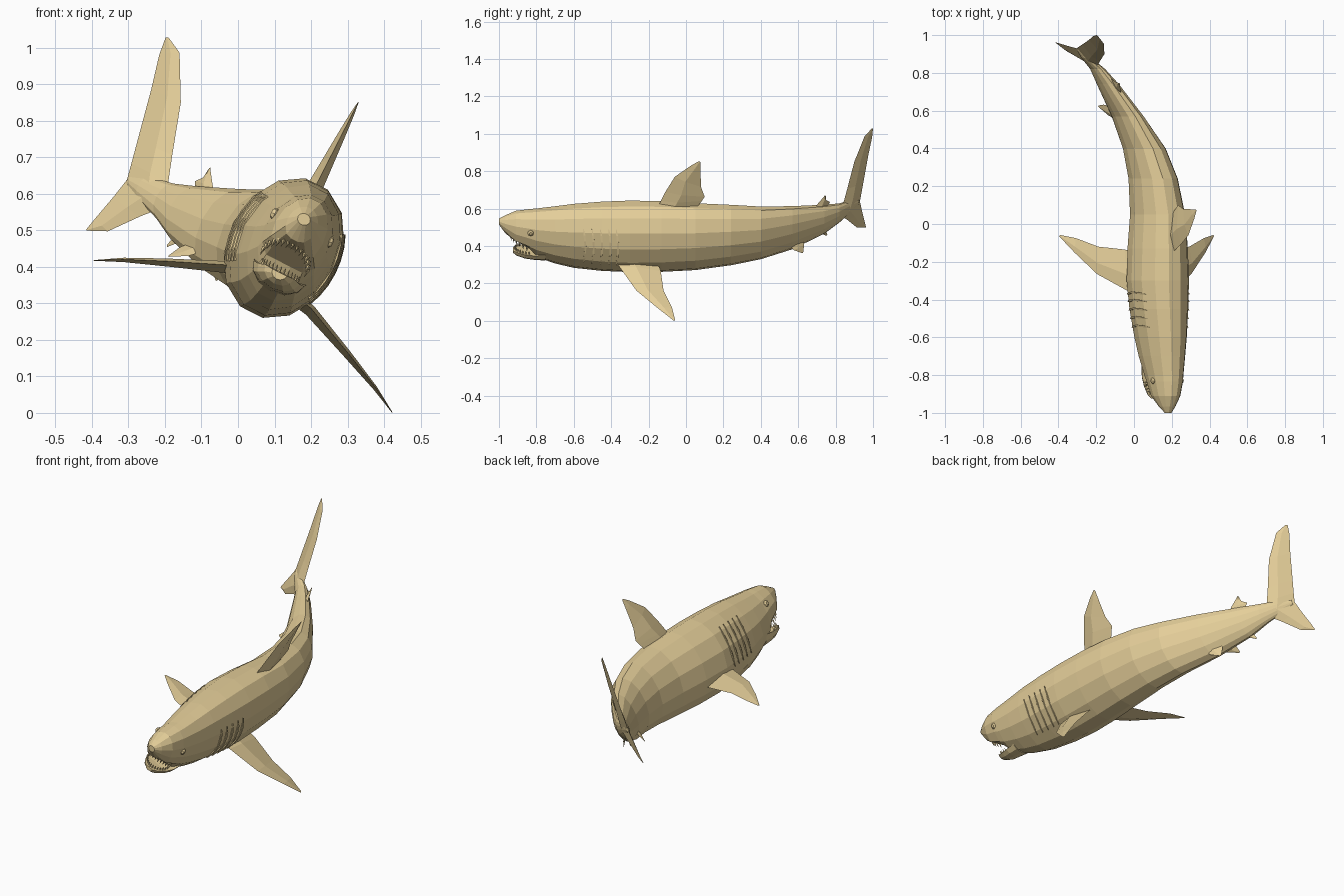
import bpy, bmesh
from math import sin, cos, pi, radians
from mathutils import Vector

if "Cube" in bpy.data.objects:
    bpy.data.objects.remove(bpy.data.objects["Cube"])

ROLL = radians(27)
N = 14
skin = bpy.data.materials.new("skin")
skin.diffuse_color = (0.78, 0.62, 0.32, 1)
skin.use_nodes = True
skin.node_tree.nodes["Principled BSDF"].inputs["Base Color"].default_value = skin.diffuse_color


def place(p):
    """Local (side, length, up) to the rolled pose."""
    s, y, u = p
    return Vector((0.12 + s * cos(ROLL) + u * sin(ROLL), y,
                   0.44 - s * sin(ROLL) + u * cos(ROLL)))


def loft(name, groups):
    """One object made of capped lofts; each group is a list of rings."""
    bm = bmesh.new()
    for rings in groups:
        vs = [[bm.verts.new(place(p)) for p in ring] for ring in rings]
        n = len(vs[0])
        for a, b in zip(vs, vs[1:]):
            for i in range(n):
                bm.faces.new((a[i], a[(i + 1) % n], b[(i + 1) % n], b[i]))
        bm.faces.new(vs[0][::-1])
        bm.faces.new(vs[-1])
    bmesh.ops.recalc_face_normals(bm, faces=bm.faces)
    me = bpy.data.meshes.new(name)
    bm.to_mesh(me)
    bm.free()
    me.materials.append(skin)
    ob = bpy.data.objects.new(name, me)
    bpy.context.collection.objects.link(ob)
    return ob


def fin_rings(rows, normal):
    """Diamond sections from (leading point, trailing point, half thickness)."""
    n = Vector(normal).normalized()
    rings = []
    for lead, trail, t in rows:
        a, b = Vector(lead), Vector(trail)
        m = a.lerp(b, 0.4)
        rings.append([a, m + n * t, b, m - n * t])
    return rings


# Body stations: length, side shift, up shift, half width, half height, mouth roof
F = -9
body = [(-1.0, .013, .108, .018, .016, F), (-.965, .015, .092, .043, .052, .045),
        (-.91, .018, .07, .072, .1, .02), (-.835, .02, .055, .089, .125, -.025),
        (-.80, .02, .045, .095, .138, F), (-.7, .016, .03, .113, .163, F),
        (-.6, .012, .022, .128, .182, F), (-.45, .005, .016, .146, .196, F),
        (-.3, 0, .013, .156, .202, F), (-.13, 0, .012, .15, .2, F),
        (.05, 0, .011, .135, .19, F), (.24, -.025, .008, .12, .172, F),
        (.4, -.072, -.003, .104, .15, F), (.57, -.163, -.018, .073, .124, F),
        (.74, -.277, -.025, .052, .083, F), (.82, -.34, -.02, .036, .055, F),
        (.88, -.41, -.015, .025, .035, F), (.925, -.46, -.015, .008, .012, F)]


def section(y):
    """Interpolated body station at a given length."""
    for p, q in zip(body, body[1:]):
        if p[0] <= y <= q[0]:
            k = (y - p[0]) / (q[0] - p[0])
            return [a + (b - a) * k for a, b in zip(p, q)]


def surface(y, ang, grow=1.0):
    _, s, u, a, b, _ = section(y)
    return (s + a * grow * cos(ang), y, u + b * grow * sin(ang))


loft("body", [[[(s + a * cos(2 * pi * i / N), y, max(f, u + b * sin(2 * pi * i / N)))
                for i in range(N)] for y, s, u, a, b, f in body]])

# Lower jaw: flat floor over a rounded chin
jaw = [(-.925, -.052, .022, .02), (-.905, -.05, .045, .036), (-.86, -.056, .064, .044),
       (-.81, -.055, .078, .05), (-.75, -.05, .08, .06)]
loft("lower_jaw", [[[(.02 + a * cos(pi + pi * i / 6), y, u + d * sin(pi + pi * i / 6))
                     for i in range(7)] for y, u, a, d in jaw]])

# Teeth: small spikes along both jaw arcs
upper, lower = [], []
for i in range(15):
    t = pi * (i + .5) / 15
    for group, y, s, u, h in (
            (upper, -.84 - .1 * sin(t), .068 * cos(t), -.02 + .055 * sin(t), -.018),
            (lower, -.83 - .085 * sin(t), .058 * cos(t), -.056 + .004 * sin(t), .018)):
        group.append([[(.018 + s + r * cos(k * pi / 2), y + r * sin(k * pi / 2), u + v)
                       for k in range(4)] for r, v in ((.006, -h / 3), (.0006, h))])
loft("upper_teeth", upper)
loft("lower_teeth", lower)

# Eyes
for side, label in ((1, "right"), (-1, "left")):
    rings = []
    for j in range(1, 6):
        r, d = .017 * sin(pi * j / 6), .012 * cos(pi * j / 6)
        rings.append([(.019 + side * (.084 + d), -.83 + r * cos(k * pi / 4),
                       .085 + r * sin(k * pi / 4)) for k in range(8)])
    loft("eye_" + label, [rings])

# Gill slits: thin curved ridges hugging the flanks
for side, label in ((1, "right"), (-1, "left")):
    slits = []
    for y0 in (-.55, -.505, -.46, -.415, -.375):
        rings = []
        for j in range(7):
            t = radians(-32 + 64 * j / 6)
            y = y0 + .012 * cos(2.5 * t)
            ang = t if side > 0 else pi - t
            w = .005 if 0 < j < 6 else .001
            rings.append([surface(y - w, ang, .95), surface(y - w, ang, 1.012),
                          surface(y + w, ang, 1.025), surface(y + w, ang, .95)])
        slits.append(rings)
    loft("gills_" + label, slits)

# Pectoral fins
for side, label in ((1, "right"), (-1, "left")):
    rows = []
    for sl, yl, ul, st, yt, ut, t in (
            (.08, -.38, -.09, .08, -.15, -.1, .02), (.13, -.355, -.1, .14, -.135, -.12, .016),
            (.28, -.265, -.165, .27, -.12, -.17, .011), (.39, -.15, -.215, .38, -.075, -.215, .006),
            (.46, -.065, -.254, .455, -.058, -.252, .001)):
        rows.append(((.01 + side * sl, yl, ul), (.01 + side * st, yt, ut), t))
    loft("pectoral_fin_" + label, [fin_rings(rows, (side * .4, 0, .92))])

# Dorsal fin
rows = [((0, yl, ul), (0, yt, ut), t) for yl, ul, yt, ut, t in (
    (-.16, .17, .04, .16, .024), (-.135, .225, .085, .225, .02), (-.11, .28, .1, .25, .017),
    (-.06, .37, .08, .31, .012), (.03, .44, .078, .4, .006), (.07, .464, .078, .458, .001))]
loft("dorsal_fin", [fin_rings(rows, (1, 0, 0))])


# Fins near the tail lie in the plane of the bent spine
def spine_fin(name, table, slope, shift=0, splay=0):
    rows = []
    for yl, ul, yt, ut, t in table:
        pts = []
        for y, u in ((yl, ul), (yt, ut)):
            pts.append((section(min(y, .92))[1] + shift + splay * abs(u + .08), y, u))
        rows.append((*pts, t))
    loft(name, [fin_rings(rows, (1, slope, 0))])


spine_fin("second_dorsal_fin", ((.68, .045, .745, .03, .01), (.7, .075, .77, .065, .008),
                                (.735, .108, .75, .085, .004), (.743, .118, .747, .112, .001)), .7)
spine_fin("anal_fin", ((.69, -.06, .74, -.06, .008), (.715, -.1, .745, -.09, .005),
                       (.752, -.13, .756, -.125, .001)), .7)
for side, label in ((1, "right"), (-1, "left")):
    spine_fin("pelvic_fin_" + label, ((.54, -.08, .62, -.08, .008), (.575, -.125, .632, -.115, .006),
                                      (.622, -.152, .627, -.147, .001)), .6, side * .03, side * .6)


# Tail fin: tall upper lobe and short lower lobe
def tail_row(yl, ul, yt, ut, t):
    return tuple((-.362 - 1.18 * (y - .84), y, u) for y, u in ((yl, ul), (yt, ut))) + (t,)


tail = [(.96, -.19, .962, -.188, .001), (.915, -.165, .955, -.15, .005), (.865, -.09, .94, -.075, .012),
        (.82, -.03, .93, -.016, .016), (.842, .03, .938, .03, .016), (.862, .1, .95, .096, .012),
        (.9, .24, .975, .235, .008), (.955, .36, .995, .33, .004), (.993, .383, 1.0, .38, .001)]
loft("tail_fin", [fin_rings([tail_row(*r) for r in tail], (1, 1.18, 0))])
